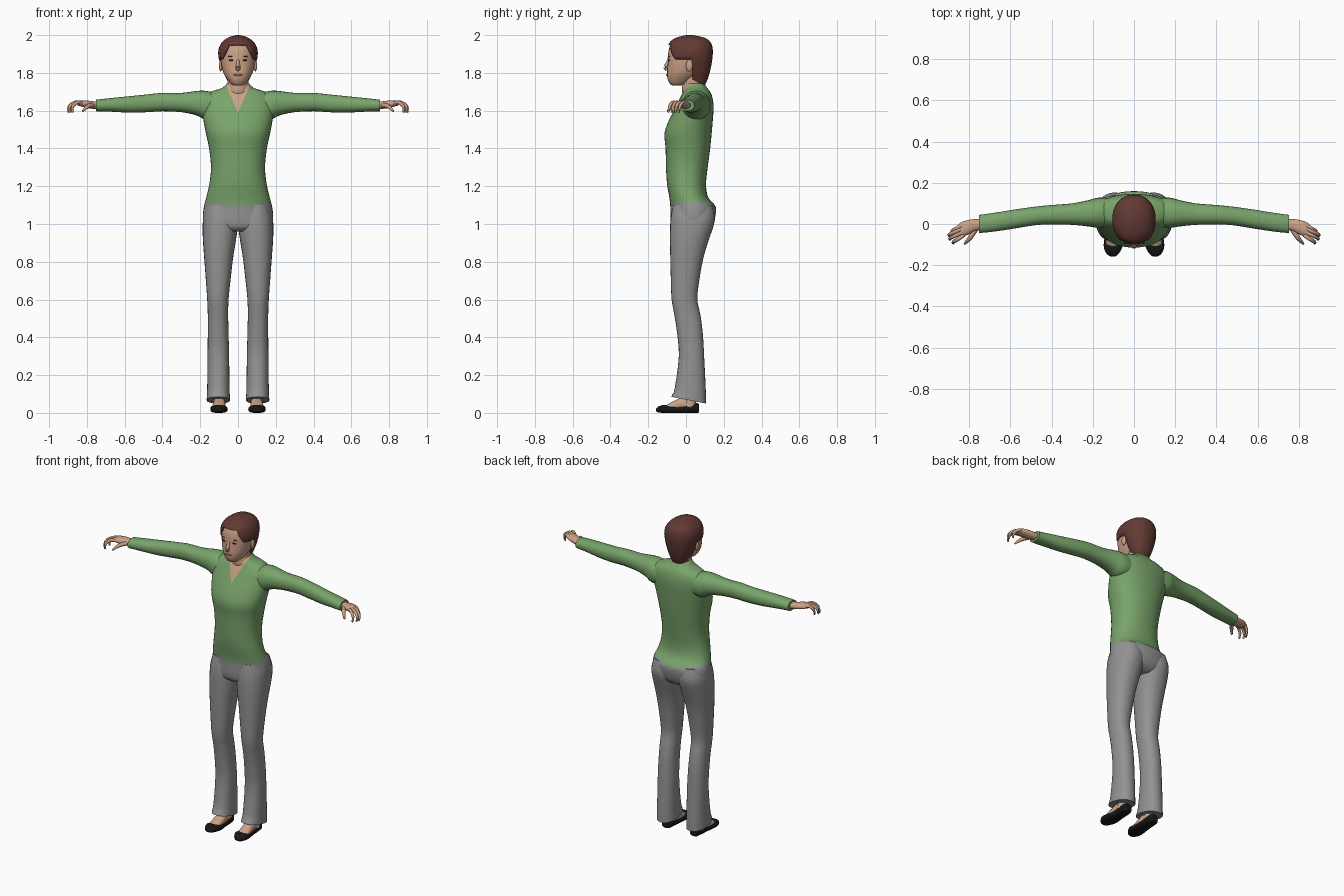
import bpy, bmesh, math
from mathutils import Vector

if "Cube" in bpy.data.objects:
    bpy.data.objects.remove(bpy.data.objects["Cube"])


def material(name, r, g, b):
    m = bpy.data.materials.new(name)
    m.use_nodes = True
    m.diffuse_color = (r, g, b, 1)
    bsdf = m.node_tree.nodes["Principled BSDF"]
    bsdf.inputs["Base Color"].default_value = (r, g, b, 1)
    bsdf.inputs["Roughness"].default_value = 0.8
    return m


GREEN = material("green knit", .19, .37, .145)
GREY = material("grey cloth", .29, .29, .29)
SKIN = material("skin", .60, .36, .24)
BROWN = material("brown hair", .125, .042, .034)
BLACK = material("black leather", .008, .008, .008)
LIP = material("lip", .42, .17, .13)
DARK = material("dark eye", .05, .03, .025)


def finish(bm, name, mats, mirror=False, angle=50):
    bmesh.ops.recalc_face_normals(bm, faces=bm.faces)
    me = bpy.data.meshes.new(name)
    bm.to_mesh(me)
    bm.free()
    ob = bpy.data.objects.new(name, me)
    bpy.context.collection.objects.link(ob)
    for m in mats:
        me.materials.append(m)
    if mirror:
        ob.modifiers.new("both sides", "MIRROR")
    bpy.ops.object.select_all(action="DESELECT")
    ob.select_set(True)
    bpy.context.view_layer.objects.active = ob
    bpy.ops.object.shade_smooth_by_angle(angle=math.radians(angle))
    return ob


def skin_rings(bm, rings):
    rows = [[bm.verts.new(p) for p in r] for r in rings]
    n = len(rows[0])
    for a, b in zip(rows, rows[1:]):
        for i in range(n):
            j = (i + 1) % n
            bm.faces.new((a[i], a[j], b[j], b[i]))
    bm.faces.new(rows[0][::-1])
    bm.faces.new(rows[-1])


def smooth_rows(rows, steps):
    """Catmull-Rom interpolation through rows of numbers."""
    out = []
    for i in range(len(rows) - 1):
        a, b, c, d = (rows[max(0, min(len(rows) - 1, i + k))] for k in (-1, 0, 1, 2))
        for s in range(steps):
            t = s / steps
            out.append([q + .5 * t * (r - p + t * (2*p - 5*q + 4*r - w + t * (3*(q - r) + w - p)))
                        for p, q, r, w in zip(a, b, c, d)])
    return out + [rows[-1]]


def loft(sections, axis="z", n=28, steps=3, power=.9):
    """Rounded sections (t, u0, u1, v0, v1) stacked along one axis."""
    rings = []
    for t, u0, u1, v0, v1 in smooth_rows(sections, steps):
        ring = []
        for i in range(n):
            a = 2 * math.pi * i / n
            c, s = math.cos(a), math.sin(a)
            u = (u0 + u1) / 2 + (u1 - u0) / 2 * math.copysign(abs(c) ** power, c)
            v = (v0 + v1) / 2 + (v1 - v0) / 2 * math.copysign(abs(s) ** power, s)
            ring.append({"z": (u, v, t), "x": (t, u, v), "y": (u, t, v)}[axis])
        rings.append(ring)
    bm = bmesh.new()
    skin_rings(bm, rings)
    return bm


def centred(rows):
    return [(z, -w, w, f, b) for z, w, f, b in rows]


def cut(bm, *planes):
    for co, no in planes:
        bmesh.ops.bisect_plane(bm, geom=bm.verts[:] + bm.edges[:] + bm.faces[:],
                               plane_co=co, plane_no=no, dist=1e-5)


def tube(bm, points, radii, n=8):
    rows = smooth_rows([(*p, r) for p, r in zip(points, radii)], 3)
    rings = []
    for k, row in enumerate(rows):
        d = Vector(rows[min(k + 1, len(rows) - 1)][:3]) - Vector(rows[max(k - 1, 0)][:3])
        q = d.to_track_quat("Z", "Y")
        rings.append([Vector(row[:3]) + q @ Vector((math.cos(2 * math.pi * i / n), math.sin(2 * math.pi * i / n), 0)) * row[3]
                      for i in range(n)])
    skin_rings(bm, rings)


def blob(name, mat, pos, size, mirror=False):
    bm = bmesh.new()
    bmesh.ops.create_uvsphere(bm, u_segments=16, v_segments=10, radius=1)
    bmesh.ops.scale(bm, vec=size, verts=bm.verts)
    bmesh.ops.translate(bm, vec=pos, verts=bm.verts)
    return finish(bm, name, [mat], mirror)


# Torso and hips in one skin: trousers, knit top and bare V neck
bm = loft(centred([
    (.96, .10, -.05, .10), (.98, .165, -.075, .13), (1.02, .186, -.083, .15), (1.09, .181, -.083, .158),
    (1.14, .168, -.088, .118), (1.21, .152, -.1, .106), (1.3, .143, -.106, .115), (1.4, .153, -.108, .128),
    (1.48, .17, -.114, .136), (1.55, .183, -.09, .142), (1.62, .192, -.055, .146), (1.67, .185, -.03, .14),
    (1.7, .145, -.015, .128), (1.72, .085, -.012, .112), (1.745, .058, -.005, .095)]), n=40)
cut(bm, *[((0, 0, 1.09), (s * .17, 0, -1)) for s in (1, -1)],
    *[((0, 0, 1.59), (s * 2.3, 0, -1)) for s in (1, -1)])
for f in bm.faces:
    c = f.calc_center_median()
    if c.z < 1.09 + .17 * abs(c.x):
        f.material_index = 1
    elif c.y < .03 and c.z > 1.59 + 2.3 * abs(c.x):
        f.material_index = 2
finish(bm, "torso", [GREEN, GREY, SKIN])

# Trouser legs with hems that rise over the instep
bm = loft([
    (.07, .042, .166, -.077, .106), (.14, .045, .163, -.058, .104), (.3, .047, .161, -.038, .096),
    (.42, .05, .16, -.047, .089), (.52, .052, .16, -.062, .076), (.6, .05, .163, -.076, .06),
    (.7, .04, .17, -.08, .07), (.82, .026, .179, -.083, .092), (.92, .01, .186, -.085, .122),
    (.99, .001, .187, -.084, .146), (1.04, .002, .183, -.08, .153), (1.1, .02, .165, -.07, .14)])
for v in bm.verts:
    if v.co.z < .09:
        v.co.z -= .19 * v.co.y
finish(bm, "trouser_legs", [GREY], True)

# Sleeves
bm = loft([
    (.1, -.01, .125, 1.56, 1.69), (.17, -.018, .128, 1.552, 1.705), (.22, -.012, .116, 1.575, 1.704),
    (.3, -.004, .1, 1.592, 1.694), (.4, -.002, .092, 1.597, 1.694), (.48, -.006, .084, 1.592, 1.686),
    (.58, -.022, .07, 1.59, 1.676), (.68, -.037, .054, 1.595, 1.666), (.752, -.044, .044, 1.597, 1.658)],
    axis="x", n=24)
finish(bm, "sleeves", [GREEN], True)

# Hands: palm, four curled fingers and a thumb
bm = loft([
    (.73, -.026, .026, 1.608, 1.648), (.77, -.034, .024, 1.61, 1.65), (.8, -.05, .02, 1.615, 1.654),
    (.83, -.06, .012, 1.622, 1.654), (.85, -.056, 0, 1.628, 1.648)], axis="x", n=16)
for k in range(4):
    y = .001 - .018 * k
    reach = (.052, .066, .062, .046)[k]
    tube(bm, [(.825, y, 1.64), (.825 + reach * .6, y - .02, 1.643),
              (.83 + reach, y - .034, 1.62), (.83 + reach, y - .041, 1.59)],
         [.01, .0095, .008, .005])
tube(bm, [(.765, -.02, 1.628), (.79, -.06, 1.625), (.808, -.082, 1.612), (.822, -.097, 1.597)],
     [.013, .012, .009, .005])
finish(bm, "hands", [SKIN], True)

# Neck and head
finish(loft(centred([(1.64, .055, 0, .1), (1.7, .056, -.022, .098), (1.75, .055, -.018, .098),
                     (1.82, .057, -.03, .1)])), "neck", [SKIN])
finish(loft(centred([
    (1.733, .02, -.07, -.03), (1.74, .036, -.084, 0), (1.765, .056, -.097, .04), (1.8, .077, -.1, .08),
    (1.85, .09, -.097, .11), (1.9, .093, -.095, .122), (1.95, .08, -.08, .11), (1.98, .04, -.03, .06)])),
    "head", [SKIN])

# Hair cap, trimmed around the face and in front of the ears
bm = loft(centred([
    (1.735, .045, .03, .1), (1.77, .062, .0, .116), (1.82, .084, -.05, .13), (1.87, .101, -.096, .139),
    (1.92, .104, -.1, .142), (1.96, .087, -.088, .132), (1.985, .056, -.055, .1), (1.998, .02, -.01, .05),
    (2, .004, .01, .03)]), n=36)
cut(bm, ((0, .035, 0), (0, 1, 0)), ((0, 0, 1.872), (0, 0, 1)), ((0, 0, 1.948), (0, 0, 1)),
    *[((s * .082, 0, 1.872), (1, 0, s * .42)) for s in (1, -1)])
bare = [f for f in bm.faces for c in [f.calc_center_median()]
        if c.y < .035 and (c.z < 1.872 or
                           (c.y < 0 and c.z < 1.948 and abs(c.x) < .082 - .42 * (c.z - 1.872)))]
bmesh.ops.delete(bm, geom=bare, context="FACES")
hair = finish(bm, "hair", [BROWN])
shell = hair.modifiers.new("thickness", "SOLIDIFY")
shell.thickness = .012

# Face details
blob("ears", SKIN, (.092, .018, 1.838), (.009, .018, .031), True)
blob("eyes", DARK, (.036, -.0915, 1.867), (.013, .004, .0045), True)
blob("eyebrows", BROWN, (.038, -.089, 1.887), (.017, .004, .0025), True)
blob("mouth", LIP, (0, -.1, 1.789), (.024, .005, .006))
bm = bmesh.new()
tube(bm, [(0, -.09, 1.872), (0, -.1, 1.85), (0, -.107, 1.828), (0, -.1, 1.816)], [.007, .009, .0135, .009], 10)
finish(bm, "nose", [SKIN])

# Feet in low black slip-on shoes, toes turned slightly out
bm = loft([(.058, .078, .122, .01, .05), (.04, .068, .13, .01, .055), (-.01, .068, .13, .01, .085),
           (-.05, .066, .133, .01, .07), (-.1, .068, .137, .01, .044), (-.13, .08, .125, .01, .03)], axis="y", n=18)
tube(bm, [(.1, .02, .03), (.1, .025, .1), (.1, .028, .2)], [.034, .032, .036], 14)
finish(bm, "feet", [SKIN], True)
bm = loft([(.07, .085, .115, .006, .04), (.062, .07, .128, 0, .052), (.03, .062, .134, 0, .046),
           (-.03, .06, .137, 0, .034), (-.08, .054, .145, 0, .036), (-.115, .058, .146, 0, .042),
           (-.145, .075, .132, .002, .034), (-.158, .092, .114, .008, .022)], axis="y", n=20, power=.7)
finish(bm, "shoes", [BLACK], True)
